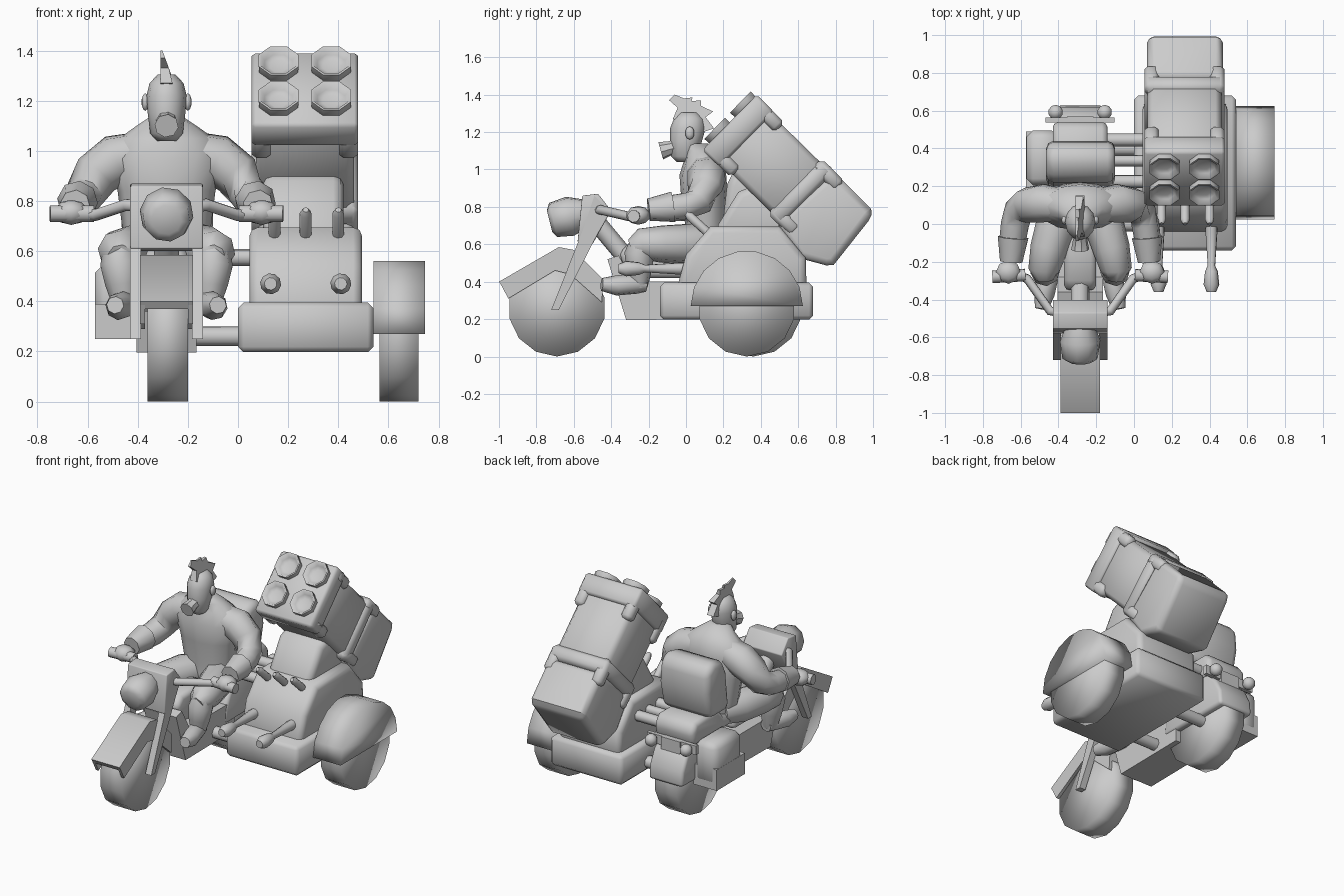
import bpy, bmesh, math
from mathutils import Vector, Matrix

if "Cube" in bpy.data.objects:
    bpy.data.objects.remove(bpy.data.objects["Cube"])

BX = -0.285                       # bike centre line
grey = bpy.data.materials.new("grey")
grey.diffuse_color = (0.6, 0.6, 0.6, 1)
grey.use_nodes = True
grey.node_tree.nodes["Principled BSDF"].inputs["Base Color"].default_value = grey.diffuse_color


def finish(bm, name, bevel=0.0, angle=42, segs=2):
    bmesh.ops.recalc_face_normals(bm, faces=bm.faces)
    me = bpy.data.meshes.new(name)
    bm.to_mesh(me)
    bm.free()
    ob = bpy.data.objects.new(name, me)
    bpy.context.collection.objects.link(ob)
    me.materials.append(grey)
    bpy.ops.object.select_all(action='DESELECT')
    ob.select_set(True)
    bpy.context.view_layer.objects.active = ob
    if bevel:
        m = ob.modifiers.new("bevel", 'BEVEL')
        m.width, m.segments, m.limit_method = bevel, segs, 'ANGLE'
        m.angle_limit = math.radians(50)
        bpy.ops.object.modifier_apply(modifier="bevel")
    bpy.ops.object.shade_smooth_by_angle(angle=math.radians(angle))
    return ob


def box(name, c, size, rx=0.0, bevel=0.0):
    bm = bmesh.new()
    bmesh.ops.create_cube(bm, size=1, matrix=Matrix.Translation(c) @
                          Matrix.Rotation(rx, 4, 'X') @ Matrix.Diagonal((*size, 1)))
    return finish(bm, name, bevel, 60, 1)


def prism(name, pts, x0, x1, bevel=0.0, angle=60):
    """Side outline (y, z) extruded from x0 to x1."""
    bm = bmesh.new()
    a = [bm.verts.new((x0, y, z)) for y, z in pts]
    b = [bm.verts.new((x1, y, z)) for y, z in pts]
    bm.faces.new(a)
    bm.faces.new(b[::-1])
    for i in range(len(a)):
        j = (i + 1) % len(a)
        bm.faces.new((a[i], b[i], b[j], a[j]))
    return finish(bm, name, bevel, angle)


def ball(name, c, size, seg=10, rings=7):
    bm = bmesh.new()
    bmesh.ops.create_uvsphere(bm, u_segments=seg, v_segments=rings, radius=1,
                              matrix=Matrix.Translation(c) @ Matrix.Diagonal((*size, 1)))
    return finish(bm, name, angle=70)


def skin(bm, rings):
    for r0, r1 in zip(rings, rings[1:]):
        n = len(r0)
        for i in range(n):
            bm.faces.new((r0[i], r0[(i + 1) % n], r1[(i + 1) % n], r1[i]))
    bm.faces.new(rings[0])
    bm.faces.new(rings[-1])


def limb(name, path, radii, n=8, angle=60):
    """Round tube through path with one radius per point."""
    P = [Vector(p) for p in path]
    bm, rings = bmesh.new(), []
    ref = Vector((0.13, 0.21, 0.97)) if abs((P[-1] - P[0]).normalized().z) < 0.8 else Vector((1, 0.1, 0))
    for i, p in enumerate(P):
        t = Vector((0, 0, 0))
        if i:
            t += (p - P[i - 1]).normalized()
        if i < len(P) - 1:
            t += (P[i + 1] - p).normalized()
        t.normalize()
        u = t.cross(ref).normalized()
        v = t.cross(u)
        rings.append([bm.verts.new(p + radii[i] * (math.cos(k * math.tau / n) * u +
                      math.sin(k * math.tau / n) * v)) for k in range(n)])
    skin(bm, rings)
    return finish(bm, name, angle=angle)


def ellipses(name, rows, n=12):
    """Stack of level ellipses: z, centre y, half width, half depth."""
    bm = bmesh.new()
    skin(bm, [[bm.verts.new((BX + rx * math.cos(k * math.tau / n), cy + ry * math.sin(k * math.tau / n), z))
               for k in range(n)] for z, cy, rx, ry in rows])
    return finish(bm, name, angle=70)


def arc(cy, cz, ry, rz, a0, a1, n):
    return [(cy + ry * math.cos(math.radians(a0 + (a1 - a0) * i / n)),
             cz + rz * math.sin(math.radians(a0 + (a1 - a0) * i / n))) for i in range(n + 1)]


# Wheels
for nm, x0, x1, y in (("front_wheel", -0.36, -0.2, -0.69), ("rear_wheel", -0.36, -0.2, 0.36),
                      ("sidecar_wheel", 0.565, 0.72, 0.325)):
    prism(nm, arc(y, 0.26, 0.26, 0.26, -90, 270, 14)[:-1], x0, x1, angle=100)

# Fenders, the front one a shell with side flaps
prism("front_fender", [(-1, .4), (-.68, .585), (-.6, .57), (-.44, .41), (-.45, .36), (-.61, .53),
                       (-.68, .545), (-.98, .37)], -0.39, -0.18)
for x in (-.39, -.2):
    prism("fender_flap", [(-.998, .4), (-.68, .583), (-.6, .568), (-.442, .41), (-.45, .29), (-.62, .44),
                          (-.7, .46), (-.95, .31)], x, x + .02)
prism("sidecar_fender", arc(.325, .27, .3, .295, 0, 180, 9), 0.54, 0.745, angle=100)
prism("rear_fender", arc(.36, .3, .27, .27, -5, 185, 9), -0.41, -0.16, 0.02)

# Fork, steering cover and headlight
for s in (-1, 1):
    x = BX + s * 0.123
    prism("fork_leg", [(-.72, .25), (-.68, .25), (-.41, .78), (-.49, .86), (-.55, .68)], x - .022, x + .022)
prism("steering_cover", [(-.555, .86), (-.47, .87), (-.4, .78), (-.5, .6), (-.58, .61)], -.43, -.14, .006)
limb("headlight", [(BX, -.73, .725), (BX, -.71, .73), (BX, -.62, .75), (BX, -.52, .77)], [.06, .095, .108, .07], 10)

# Handlebars and grips
for s in (-1, 1):
    limb("handlebar", [(BX + s * .1, -.47, .78), (BX + s * .16, -.46, .785), (BX + s * .28, -.29, .745),
                       (BX + s * .33, -.27, .75)], [.025] * 4)
    limb("grip", [(BX + s * .29, -.27, .75), (BX + s * .465, -.28, .75)], [.034, .034])

# Bike body
prism("frame", [(-.42, .52), (-.36, .54), (-.28, .4), (.2, .4), (.2, .2), (-.32, .195)], -.405, -.165)
limb("steering_tube", [(BX, -.48, .72), (BX, -.28, .48)], [.05, .05])
prism("fuel_tank", [(-.36, .55), (-.3, .61), (-.02, .61), (.02, .42), (-.3, .42)], -.37, -.2, .03)
prism("seat", [(-.08, .52), (-.06, .58), (.2, .6), (.26, .67), (.5, .67), (.545, .62), (.53, .52)],
      -.43, -.14, .03)
prism("backrest", [(.19, .66), (.22, .92), (.26, 1.0), (.36, 1.03), (.43, .98), (.44, .84), (.40, .66)],
      -.465, -.1, .04)
box("saddlebag", (-.485, .35, .41), (.17, .29, .28), 0, .035)
box("saddlebag_base", (-.485, .34, .32), (.172, .3, .14))
box("tail_bar", (BX, .55, .52), (.365, .025, .06))
box("tail_mount", (BX, .53, .5), (.14, .08, .1))
for s in (-1, 1):
    ball("tail_light", (BX + s * .13, .592, .52), (.04, .04, .04))

# Connecting tubes
for y, z, r in ((.445, .575, .035), (.335, .575, .03), (.225, .575, .035), (.0, .26, .04), (.4, .26, .04)):
    limb("connecting_tube", [(-.2, y, z), (.1, y, z)], [r, r])

# Sidecar
box("sidecar_base", (.27, .27, .296), (.54, .82, .198), 0, .022)
prism("sidecar_body", [(-.05, .36), (.0, .545), (.13, .695), (.5, .695), (.64, .53), (.645, .36)], .045, .495, .035)
prism("launcher_pedestal", [(.15, .67), (.28, .88), (.4, .93), (.62, .75), (.56, .6)], .1, .42, .04)

# Sidecar levers and barrels
for x in (.145, .27, .4):
    limb("lever", [(x, .13, .65), (x, .02, .75), (x, .0, .765)], [.024, .024, .012])
for x in (.13, .41):
    limb("barrel", [(x, .02, .47), (x, -.04, .47), (x, -.22, .47), (x, -.25, .47), (x, -.32, .47), (x, -.36, .47)],
         [.032, .032, .02, .034, .042, .025], 10)

# Launcher, tilted backwards
TILT = math.radians(45.6)
ROT = Matrix.Rotation(TILT, 4, 'X')


def place(x, u, t):
    return Vector((.267, .265, 1.22)) + ROT.to_3x3() @ Vector((x, u, -t))


box("launcher_case", place(0, 0, .28), (.39, .375, .56), TILT, .03)
for t, depth, post, bev in ((.02, .13, .08, .015), (.49, .1, .53, .025)):
    box("launcher_band", place(0, 0, t), (.425, .415, depth), TILT, bev)
    for sx in (-1, 1):
        for su in (-1, 1):
            box("band_corner", place(sx * .174, su * .167, post), (.077, .077, .17), TILT, .02)
prism("launcher_rear", [(.79, .99), (.99, .79), (1.0, .755), (.79, .49), (.75, .487), (.61, .525), (.48, .71)],
      .07, .47, .045)

# Flared launch tubes with hollow cups
for sx in (-1, 1):
    for u in (-.078, .118):
        bm = bmesh.new()
        cup = [(.06, -.02), (.084, .025), (.086, .06), (.076, .06), (.06, .035), (.035, .028)]
        skin(bm, [[bm.verts.new(place(sx * .105 + r * math.cos((k + .5) * math.tau / 8),
                   u + r * math.sin((k + .5) * math.tau / 8), -.02 - z)) for k in range(8)] for r, z in cup])
        finish(bm, "launch_tube", angle=65)

# Rider torso, head and mask
ellipses("torso", [(.58, .1, .15, .1), (.68, .11, .175, .11), (.84, .1, .195, .125), (.97, .09, .235, .125),
                   (1.05, .1, .19, .11), (1.1, .08, .12, .08), (1.14, .05, .06, .065)])
ellipses("head", [(1.04, .0, .04, .05), (1.07, -.01, .065, .07), (1.15, 0, .075, .085), (1.22, .01, .08, .095),
                  (1.27, .015, .068, .08), (1.305, .015, .035, .045)])
limb("mask", [(BX, -.04, 1.125), (BX, -.08, 1.115), (BX, -.135, 1.1)], [.05, .038, .048], 8, 35)

# Spiky hair crest, thinner and leaning towards the tips
crest = prism("hair_crest", [(-.07, 1.27), (-.045, 1.33), (-.09, 1.37), (-.06, 1.4), (-.01, 1.38), (.035, 1.385),
                             (.03, 1.365), (.08, 1.37), (.08, 1.34), (.145, 1.31), (.105, 1.28), (.15, 1.22),
                             (.09, 1.2), (.0, 1.25)], BX - .024, BX + .024)
for v in crest.data.vertices:
    k = max(0, (v.co.z - 1.29) / .11)
    v.co.x = BX - .02 * k + (v.co.x - BX) * (1 - .85 * k)

# Rider limbs, mirrored about the bike centre line
for s in (-1, 1):
    def X(d):
        return BX + s * d
    ball("ear", (X(.085), .02, 1.195), (.015, .025, .035), 8, 5)
    limb("arm", [(X(.1), .1, .99), (X(.2), .11, .965), (X(.28), .1, .905), (X(.325), .07, .83), (X(.345), .0, .8),
                 (X(.36), -.1, .79), (X(.365), -.19, .775)], [.09, .105, .095, .08, .075, .07, .045])
    limb("cuff", [(X(.355), -.07, .8), (X(.365), -.2, .785)], [.082, .06], 8, 60)
    ball("hand", (X(.38), -.255, .755), (.07, .065, .05), 8, 5)
    limb("thigh", [(X(.06), .13, .6), (X(.12), .02, .6), (X(.165), -.13, .6), (X(.19), -.24, .6), (X(.185), -.29, .58)],
         [.1, .11, .1, .085, .05])
    limb("shin", [(X(.19), -.23, .63), (X(.185), -.25, .55), (X(.175), -.25, .47), (X(.165), -.25, .37)],
         [.06, .08, .07, .045])
    limb("boot", [(X(.16), -.21, .385), (X(.165), -.26, .39), (X(.19), -.37, .38), (X(.205), -.45, .385)],
         [.04, .055, .055, .035])
